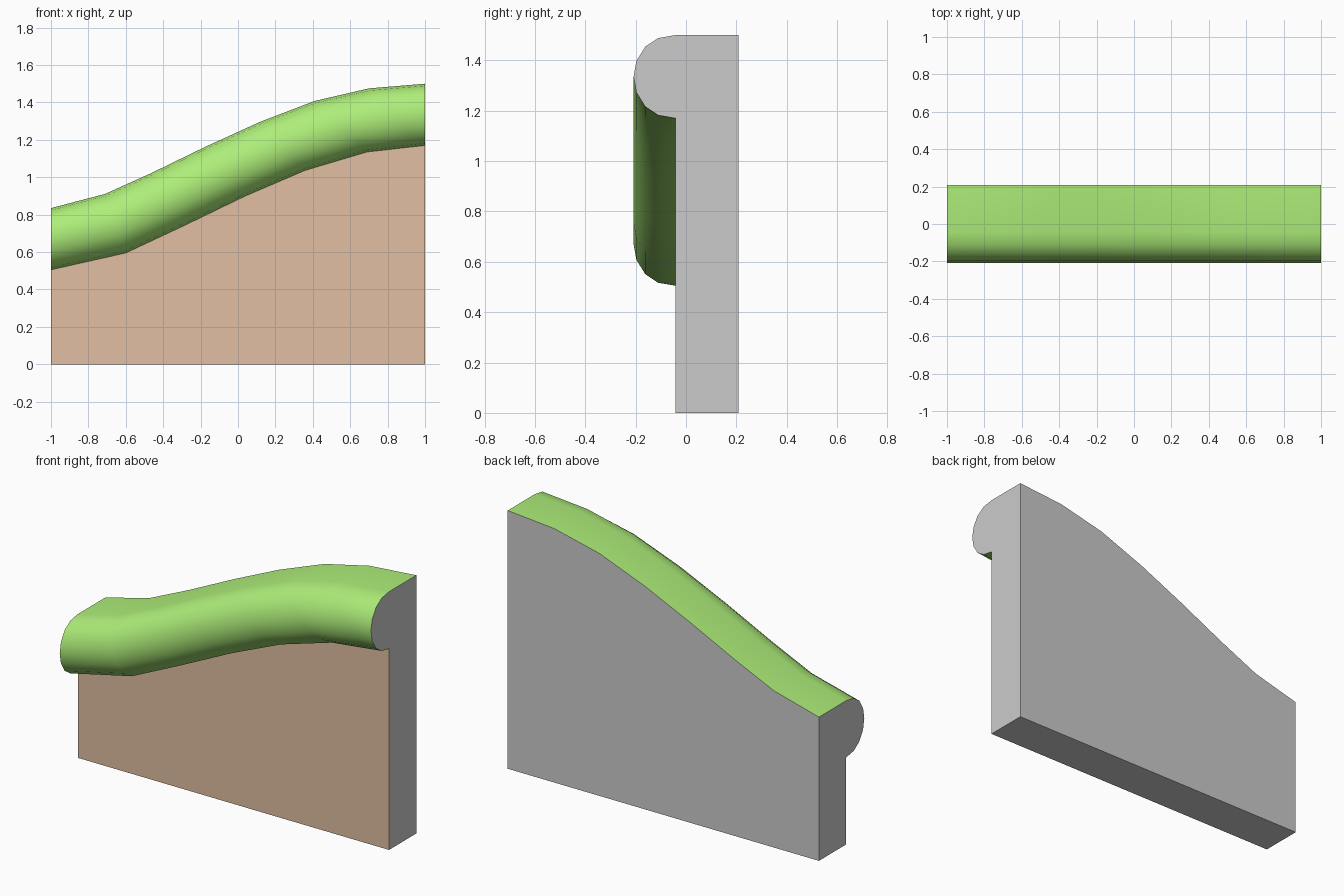
import bpy, bmesh, math

if "Cube" in bpy.data.objects:
    bpy.data.objects.remove(bpy.data.objects["Cube"])

# Rail path seen from the front (x, z): upper edge and matching lower edge
TOP = [(-1, .835), (-.71, .911), (-.46, 1.024), (-.17, 1.165),
       (.12, 1.297), (.41, 1.408), (.70, 1.475), (1, 1.5)]
LOW = [(-1, .505), (-.60, .595), (-.28, .745), (.04, .90),
       (.36, 1.037), (.69, 1.135), (1, 1.17), (1, 1.17)]
BACK, FRONT = .208, -.042

# Rail cross-section: (y, fraction of the way from upper to lower edge)
half = [(FRONT, 0), (-.11, .035), (-.162, .14), (-.197, .31)]
NOSE = half + [(-.208, .5)] + [(y, 1 - t) for y, t in reversed(half)]


def on_path(i, y, t):
    (x0, z0), (x1, z1) = TOP[i], LOW[i]
    return (x0 + (x1 - x0) * t, y, z0 + (z1 - z0) * t)


def sweep(name, section, colour=None, caps=()):
    """Skin a section function along the path, plus optional flat end polygons."""
    bm = bmesh.new()
    rings = [[bm.verts.new(p) for p in section(i)] for i in range(len(TOP))]
    for a, b in zip(rings, rings[1:]):
        for j in range(len(a) - 1):
            bm.faces.new((a[j], a[j + 1], b[j + 1], b[j]))
    for cap in caps:
        bm.faces.new([bm.verts.new(p) for p in cap])
    bmesh.ops.remove_doubles(bm, verts=bm.verts, dist=1e-5)
    me = bpy.data.meshes.new(name)
    bm.to_mesh(me)
    bm.free()
    ob = bpy.data.objects.new(name, me)
    bpy.context.collection.objects.link(ob)
    if colour:
        mat = bpy.data.materials.new(name + "_paint")
        mat.diffuse_color = (*colour, 1)
        mat.use_nodes = True
        mat.node_tree.nodes["Principled BSDF"].inputs["Base Color"].default_value = mat.diffuse_color
        me.materials.append(mat)
    return ob


def rail_section(i):
    return [on_path(i, y, t) for y, t in [(BACK, 0)] + NOSE]


def panel_section(i):
    return [on_path(i, FRONT, 1), (LOW[i][0], FRONT, 0)]


def body_section(i):
    return [(LOW[i][0], FRONT, 0), (TOP[i][0], BACK, 0), on_path(i, BACK, 0)]


def outline(i):
    return rail_section(i) + [(LOW[i][0], FRONT, 0), (TOP[i][0], BACK, 0)]


# Rounded green rail with its flat top
rail = sweep("rail", rail_section, (.42, .85, .19))
# Front face of the wall below the rail
sweep("front_panel", panel_section, (.75, .52, .36))
# Grey back, underside and both ends
sweep("wall_body", body_section, caps=(outline(0)[::-1], outline(len(TOP) - 1)))

# Smooth only the rail
bpy.ops.object.select_all(action='DESELECT')
rail.select_set(True)
bpy.context.view_layer.objects.active = rail
bpy.ops.object.shade_smooth_by_angle(angle=math.radians(40))
